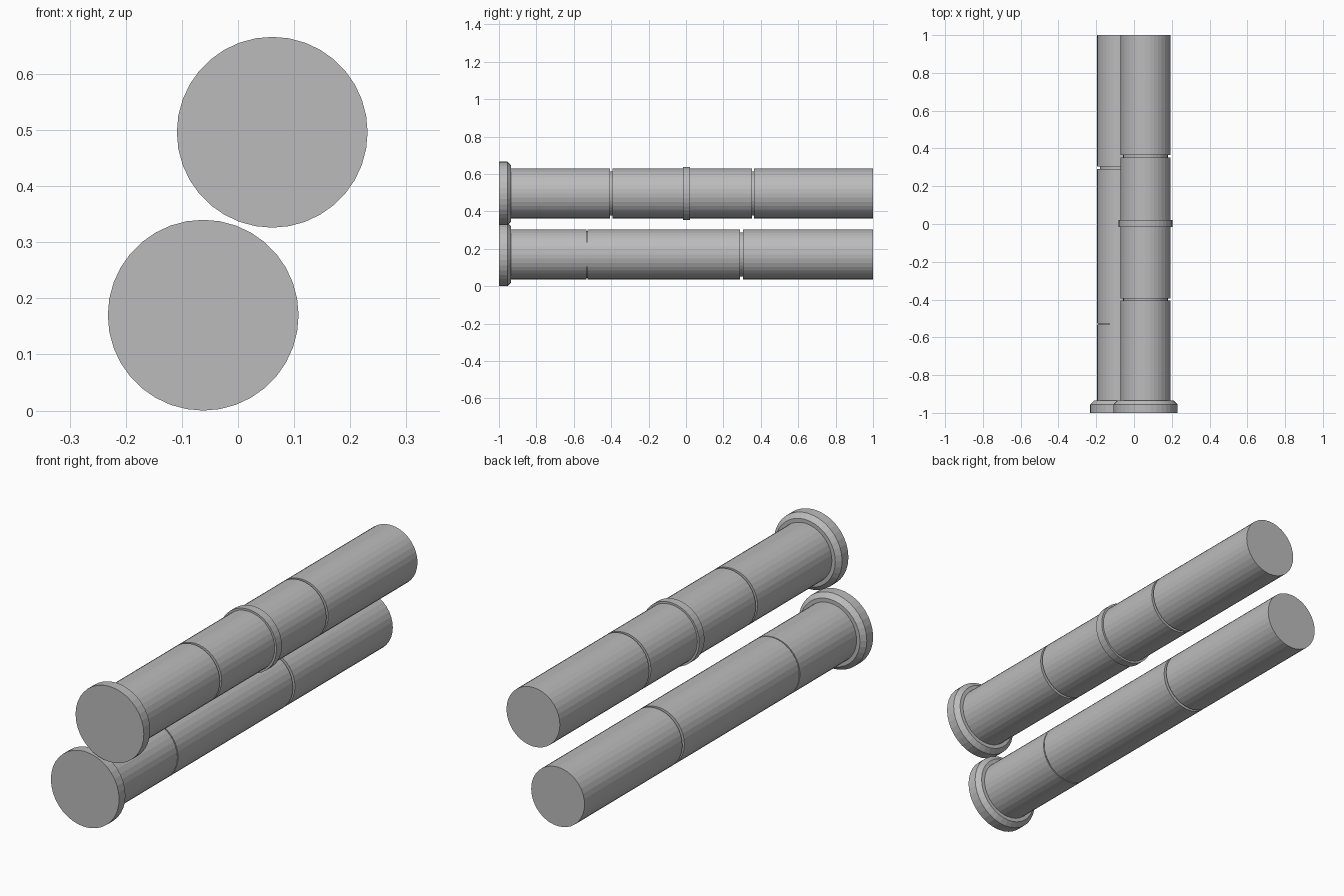
import bpy
import bmesh
import math

cube = bpy.data.objects.get("Cube")
if cube:
    bpy.data.objects.remove(cube, do_unlink=True)

SIDES = 36
PIPE_R = 0.133

steel = bpy.data.materials.new("plain_grey")
steel.use_nodes = True
GREY = (0.5, 0.5, 0.5, 1)
steel.diffuse_color = GREY
steel.node_tree.nodes["Principled BSDF"].inputs["Base Color"].default_value = GREY


def lathe(name, profile, x, z):
    """Turn a (y, radius) profile about an axis along y, with capped ends."""
    bm = bmesh.new()
    rings = []
    for y, r in profile:
        angles = [math.tau * i / SIDES for i in range(SIDES)]
        rings.append([bm.verts.new((r * math.cos(a), y, r * math.sin(a))) for a in angles])
    for a, b in zip(rings, rings[1:]):
        for i in range(SIDES):
            j = (i + 1) % SIDES
            bm.faces.new((a[i], a[j], b[j], b[i]))
    bm.faces.new(rings[0])
    bm.faces.new(rings[-1])
    bmesh.ops.recalc_face_normals(bm, faces=bm.faces)
    mesh = bpy.data.meshes.new(name)
    bm.to_mesh(mesh)
    bm.free()
    mesh.materials.append(steel)
    obj = bpy.data.objects.new(name, mesh)
    obj.location = (x, 0, z)
    bpy.context.collection.objects.link(obj)
    return obj


def pipe(name, x, z, grooves):
    """Long tube with narrow grooves, and a chamfered flange at the front."""
    profile = [(-0.95, PIPE_R)]
    for y, width, depth in grooves:
        a, b = y - width / 2, y + width / 2
        profile += [(a, PIPE_R), (a, PIPE_R - depth), (b, PIPE_R - depth), (b, PIPE_R)]
    profile.append((1, PIPE_R))
    lathe(name + "_tube", profile, x, z)
    flange = [(-1, 0.17), (-0.955, 0.17), (-0.935, 0.15), (-0.935, 0.12)]
    lathe(name + "_flange", flange, x, z)


# Lower and upper tubes
pipe("lower", -0.062, 0.17, [(-0.53, 0.005, 0.007), (0.297, 0.014, 0.015)])
pipe("upper", 0.061, 0.496, [(-0.4, 0.012, 0.015), (0.358, 0.012, 0.015)])

# Raised collar around the middle of the upper tube
lathe("upper_collar", [(-0.016, 0.142), (0.022, 0.142)], 0.061, 0.496)
